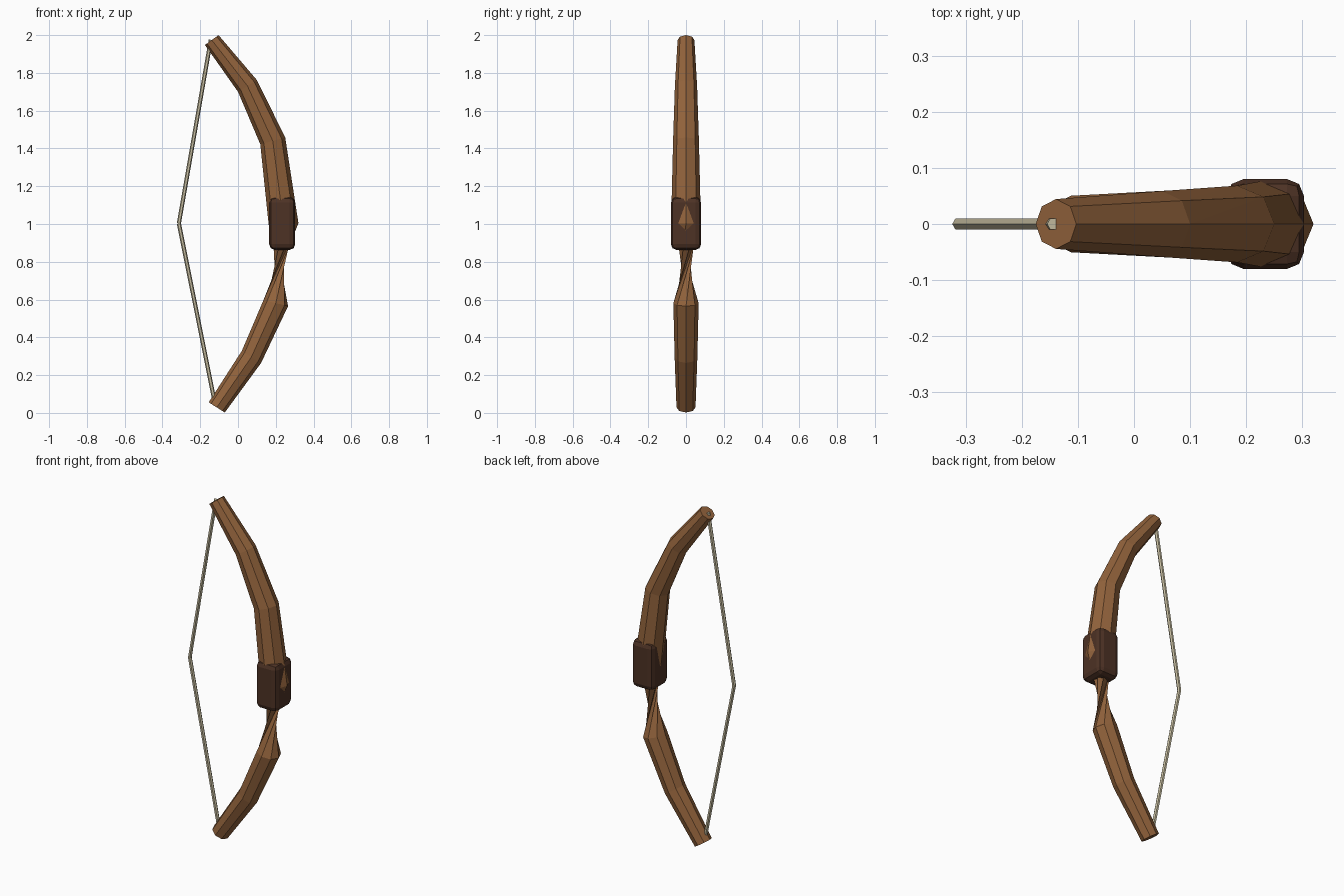
import bpy, bmesh, math
from mathutils import Vector

if "Cube" in bpy.data.objects:
    bpy.data.objects.remove(bpy.data.objects["Cube"])


def material(name, color):
    m = bpy.data.materials.new(name)
    m.diffuse_color = (*color, 1)
    m.use_nodes = True
    m.node_tree.nodes["Principled BSDF"].inputs["Base Color"].default_value = m.diffuse_color
    return m


def make_object(name, bm, mat):
    me = bpy.data.meshes.new(name)
    bm.to_mesh(me)
    bm.free()
    me.materials.append(mat)
    ob = bpy.data.objects.new(name, me)
    bpy.context.collection.objects.link(ob)
    return ob


def ring(bm, center, u, v, sides, start=0.0):
    angles = [start + math.tau * i / sides for i in range(sides)]
    return [bm.verts.new(center + u * math.cos(a) + v * math.sin(a)) for a in angles]


def bridge(bm, top, bottom):
    # triangles with one consistent diagonal, so the twisted span keeps a waist
    for i in range(len(top)):
        a, b, c, d = top[i - 1], top[i], bottom[i], bottom[i - 1]
        bm.faces.new((a, c, b))
        bm.faces.new((a, d, c))


wood = material("wood", (0.29, 0.125, 0.045))
leather = material("leather", (0.075, 0.032, 0.018))
cord = material("cord", (0.58, 0.52, 0.36))

# Bow stave: octagonal sections given as inner (x, z) and outer (x, z)
sections = [
    (-0.175, 1.948, -0.103, 2.000),
    (0.000, 1.700, 0.100, 1.762),
    (0.118, 1.422, 0.250, 1.458),
    (0.162, 1.000, 0.320, 1.004),
    (0.135, 0.597, 0.265, 0.565),
    (0.020, 0.328, 0.122, 0.264),
    (-0.155, 0.056, -0.070, 0.002),
]
bm = bmesh.new()
rings = []
for k, (xi, zi, xo, zo) in enumerate(sections):
    inner, outer = Vector((xi, 0, zi)), Vector((xo, 0, zo))
    u = (outer - inner) / 2
    # the section turns half a revolution below the grip
    turn = math.pi if k >= 4 else 0
    rings.append(ring(bm, (inner + outer) / 2, u, Vector((0, u.length, 0)), 8, turn))
for a, b in zip(rings, rings[1:]):
    bridge(bm, a, b)
bm.faces.new(rings[0])
bm.faces.new(rings[-1][::-1])
make_object("bow_stave", bm, wood)

# Grip: rounded block
bm = bmesh.new()
bmesh.ops.create_cube(bm, size=1)
for v in bm.verts:
    v.co = Vector((0.234 + v.co.x * 0.138, v.co.y * 0.16, 1.003 + v.co.z * 0.28))
bmesh.ops.bevel(bm, geom=bm.edges[:], offset=0.03, segments=2, profile=0.5, affect='EDGES')
make_object("grip", bm, leather)

# Bowstring: two straight cords meeting at the drawn point
nock = Vector((-0.313, 0, 1.003))
for name, tip in (("upper_string", Vector((-0.144, 0, 1.975))),
                  ("lower_string", Vector((-0.120, 0, 0.040)))):
    bm = bmesh.new()
    hi, lo = (tip, nock) if tip.z > nock.z else (nock, tip)
    axis = (hi - lo).normalized()
    y = Vector((0, 0.011, 0))
    x = y.cross(axis)
    a, b = (ring(bm, p, x, y, 6) for p in (hi, lo))
    bridge(bm, a, b)
    bm.faces.new(a)
    bm.faces.new(b[::-1])
    make_object(name, bm, cord)
